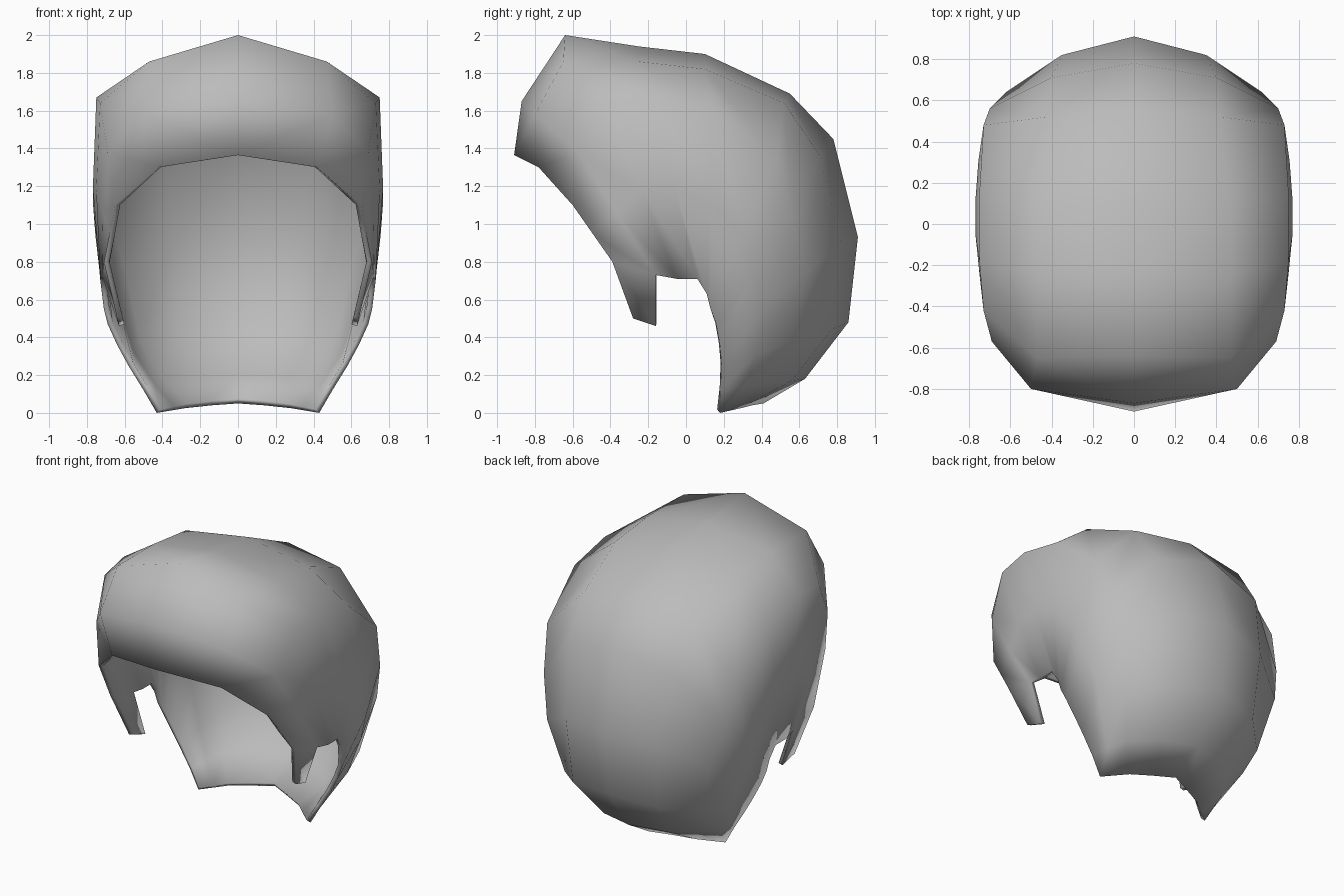
import bpy, bmesh, math
from mathutils import Vector

if "Cube" in bpy.data.objects:
    bpy.data.objects.remove(bpy.data.objects["Cube"])

# Guide lines running front to back over the right half of the shell
crown = [(-.91, 1.365), (-.87, 1.65), (-.64, 2), (-.25, 1.94), (.1, 1.9), (.55, 1.69),
         (.78, 1.45), (.91, .93), (.86, .48), (.63, .18), (.41, .05)]
upper = [(.42, -.78, 1.30), (.50, -.80, 1.58), (.47, -.65, 1.86), (.47, -.25, 1.86),
         (.47, .1, 1.82), (.42, .52, 1.64), (.40, .71, 1.36), (.35, .82, .90),
         (.33, .77, .44), (.24, .56, .17), (.14, .35, .04)]
side = [(.65, -.60, 1.10), (.69, -.57, 1.38), (.73, -.42, 1.64), (.75, -.18, 1.67),
        (.75, .15, 1.60), (.73, .48, 1.33), (.70, .56, 1.02), (.62, .64, .75),
        (.54, .56, .38), (.41, .42, .16), (.28, .29, .025)]
rim = [(.71, -.39, .80), (.72, -.16, .73), (.73, -.05, .71), (.73, .06, .71),
       (.72, .11, .63), (.71, .13, .55), (.69, .16, .47), (.64, .18, .36),
       (.58, .19, .25), (.50, .19, .12), (.43, .18, 0)]
strap_tip = [(.64, -.28, .50), (.63, -.16, .46)]

bm = bmesh.new()
rows = []
for i in range(len(crown)):
    s, r = Vector(side[i]), Vector(rim[i])
    ear = (s + r) / 2                       # bulging line between side and rim
    ear.x += .035 * math.sin(math.pi * i / 10)
    pts = [(0, *crown[i]), upper[i], s, ear, r]
    rows.append([bm.verts.new(p) for p in pts])

# Shell surface
for a, b in zip(rows, rows[1:]):
    for j in range(4):
        bm.faces.new((a[j], a[j + 1], b[j + 1], b[j]))

# Short strap in front of the ear
tips = [bm.verts.new(p) for p in strap_tip]
bm.faces.new((rows[0][4], tips[0], tips[1], rows[1][4]))

# Mirror to the left half
geo = bm.verts[:] + bm.edges[:] + bm.faces[:]
bmesh.ops.mirror(bm, geom=geo, axis='X', merge_dist=.0001)
bmesh.ops.remove_doubles(bm, verts=bm.verts[:], dist=.0005)
bmesh.ops.recalc_face_normals(bm, faces=bm.faces[:])
top = max(bm.faces, key=lambda f: f.calc_center_median().z)
if top.normal.z < 0:
    bmesh.ops.reverse_faces(bm, faces=bm.faces[:])

mesh = bpy.data.meshes.new("head_shell")
bm.to_mesh(mesh)
bm.free()
shell = bpy.data.objects.new("head_shell", mesh)
bpy.context.collection.objects.link(shell)

grey = bpy.data.materials.new("grey")
grey.diffuse_color = (.5, .5, .5, 1)
grey.use_nodes = True
grey.node_tree.nodes["Principled BSDF"].inputs["Base Color"].default_value = grey.diffuse_color
mesh.materials.append(grey)

# Thin wall, grown inward
wall = shell.modifiers.new("wall", 'SOLIDIFY')
wall.thickness = .03
wall.offset = -1

bpy.context.view_layer.objects.active = shell
shell.select_set(True)
bpy.ops.object.shade_smooth()
